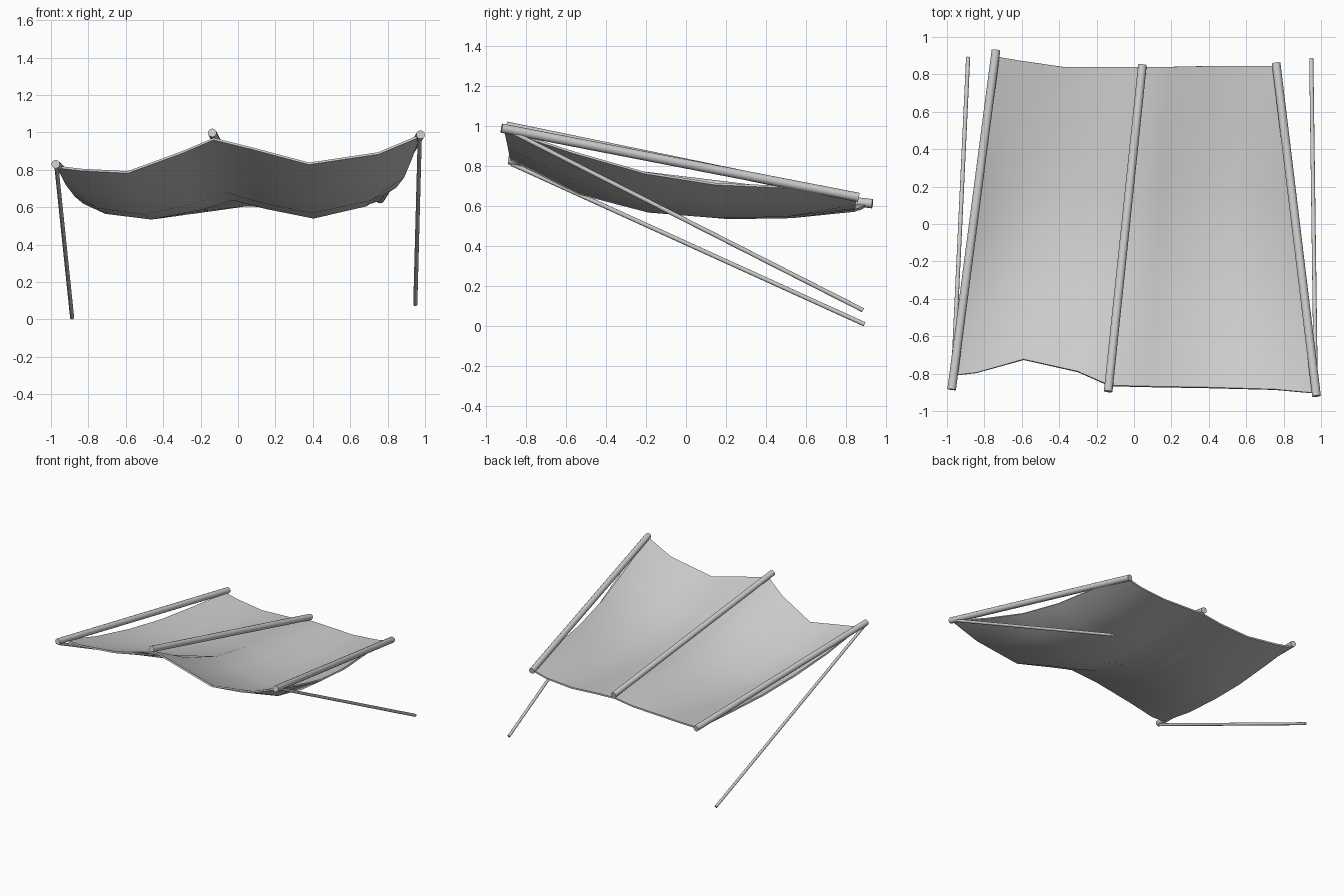
import bpy
from mathutils import Vector

if "Cube" in bpy.data.objects:
    bpy.data.objects.remove(bpy.data.objects["Cube"])


def smooth(obj, angle):
    bpy.ops.object.select_all(action='DESELECT')
    obj.select_set(True)
    bpy.context.view_layer.objects.active = obj
    bpy.ops.object.shade_smooth_by_angle(angle=angle)


def rod(name, a, b, radius):
    a, b = Vector(a), Vector(b)
    bpy.ops.mesh.primitive_cylinder_add(vertices=12, radius=radius, depth=(b - a).length,
                                        location=(a + b) / 2)
    obj = bpy.context.object
    obj.name = name
    obj.rotation_euler = (b - a).to_track_quat('Z', 'Y').to_euler()
    smooth(obj, 0.7)


# Ridge poles sloping down to the back
rod("left_pole", (-0.975, -0.885, 0.83), (-0.738, 0.93, 0.611), 0.023)
rod("middle_pole", (-0.138, -0.895, 0.998), (0.045, 0.85, 0.638), 0.023)
rod("right_pole", (0.976, -0.92, 0.988), (0.76, 0.86, 0.643), 0.023)

# Thin stay rods running from the front corners to the ground
rod("left_stay", (-0.97, -0.87, 0.81), (-0.887, 0.89, 0.01), 0.011)
rod("right_stay", (0.972, -0.89, 0.98), (0.948, 0.883, 0.08), 0.011)

# Sagging cloth: front and back outline, and heights row by row
front = [(-.965, -.81), (-.84, -.795), (-.59, -.725), (-.30, -.79), (-.13, -.865),
         (.08, -.87), (.38, -.875), (.75, -.885), (.97, -.905)]
back = [(-.735, .895), (-.62, .875), (-.38, .84), (-.12, .84), (.04, .84),
        (.19, .84), (.42, .845), (.64, .845), (.76, .845)]
heights = [
    (.815, .80, .787, .893, .965, .913, .833, .888, .98),
    (.725, .68, .66, .745, .793, .735, .662, .725, .865),
    (.665, .60, .567, .625, .683, .63, .573, .64, .765),
    (.625, .57, .54, .593, .643, .597, .545, .61, .71),
    (.61, .575, .545, .59, .635, .597, .552, .61, .695),
    (.60, .588, .577, .587, .61, .605, .593, .61, .64)]
cols, rows = len(front), len(heights)
verts = []
for r, zs in enumerate(heights):
    t = r / (rows - 1)
    for f, b, z in zip(front, back, zs):
        verts.append((f[0] + (b[0] - f[0]) * t, f[1] + (b[1] - f[1]) * t, z))
faces = [(r * cols + c, r * cols + c + 1, (r + 1) * cols + c + 1, (r + 1) * cols + c)
         for r in range(rows - 1) for c in range(cols - 1)]
mesh = bpy.data.meshes.new("cloth_canopy")
mesh.from_pydata(verts, [], faces)
cloth = bpy.data.objects.new("cloth_canopy", mesh)
bpy.context.collection.objects.link(cloth)

# Give the cloth thickness, then smooth it while keeping the rim sharp
solid = cloth.modifiers.new("thickness", 'SOLIDIFY')
solid.thickness = 0.012
solid.offset = 0
bpy.context.view_layer.objects.active = cloth
bpy.ops.object.modifier_apply(modifier=solid.name)
smooth(cloth, 0.9)
